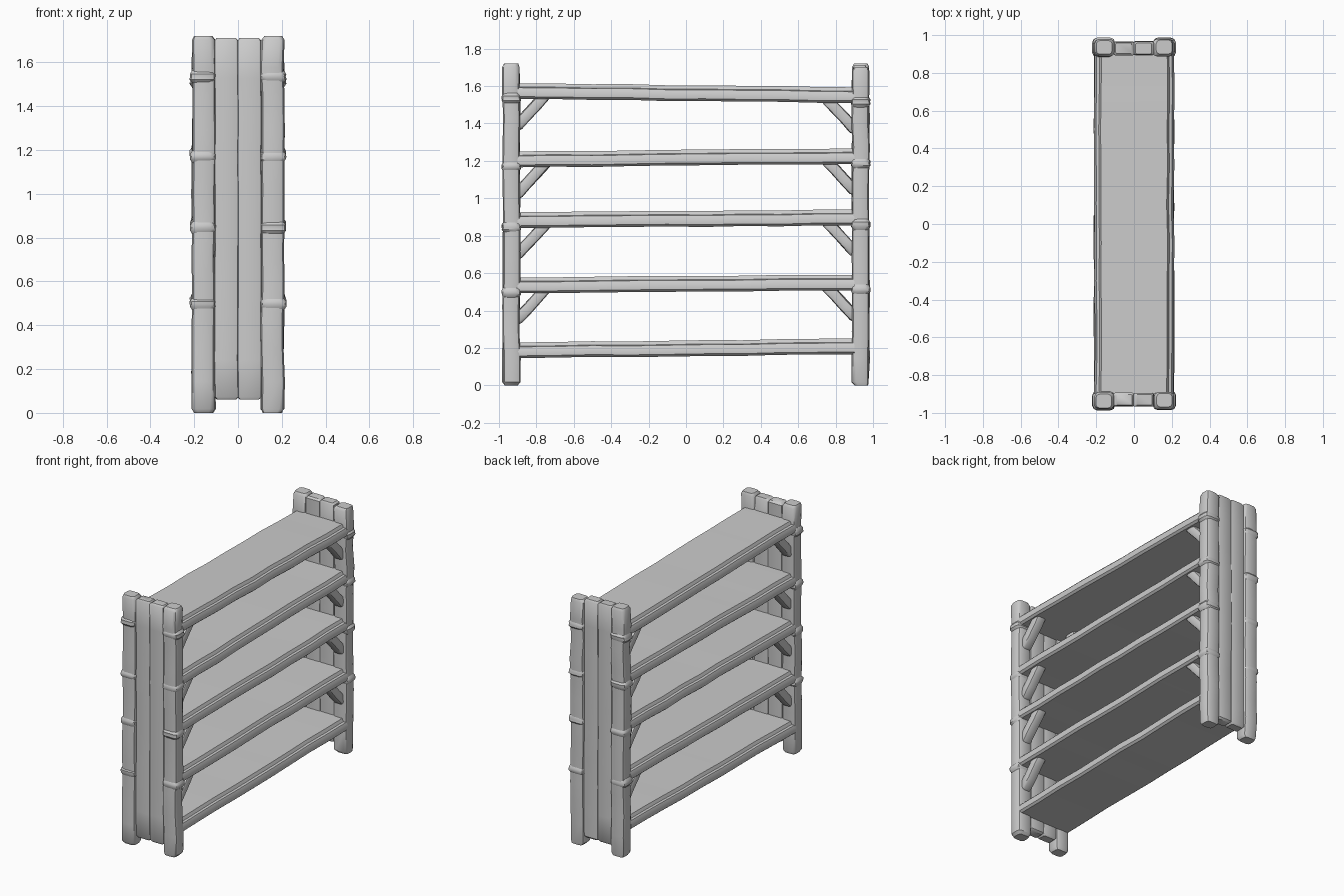
import bpy, bmesh, math, random
from mathutils import Vector

random.seed(7)
if "Cube" in bpy.data.objects:
    bpy.data.objects.remove(bpy.data.objects["Cube"], do_unlink=True)

mat = bpy.data.materials.new("weathered grey wood")
mat.use_nodes = True
GREY = (0.6, 0.6, 0.6, 1)
mat.diffuse_color = GREY
bsdf = mat.node_tree.nodes["Principled BSDF"]
bsdf.inputs["Base Color"].default_value = GREY
bsdf.inputs["Roughness"].default_value = 0.8


def rounded(w, d, corner=0.25):
    """Box cross-section with rounded corners."""
    r = corner * min(w, d)
    pts = []
    for k, (sx, sy) in enumerate([(1, 1), (-1, 1), (-1, -1), (1, -1)]):
        for i in range(3):
            a = math.pi / 2 * (k + i / 2)
            pts.append((sx * (w / 2 - r) + r * math.cos(a),
                        sy * (d / 2 - r) + r * math.sin(a)))
    return pts


def beam(name, start, end, section, rings=8, wobble=0.004, cap=0.018):
    """Hand-hewn timber: a section swept from start to end with softened ends."""
    start, end = Vector(start), Vector(end)
    axis = end - start
    length = axis.length
    u = Vector((1, 0, 0))
    v = axis.normalized().cross(u)
    stops = [(0, 0.78), (cap / length, 1)]
    stops += [(i / rings, 1) for i in range(1, rings)]
    stops += [(1 - cap / length, 1), (1, 0.78)]
    bm = bmesh.new()
    loops = []
    for t, scale in stops:
        shift = Vector((random.uniform(-wobble, wobble), random.uniform(-wobble, wobble)))
        scale *= 1 + random.uniform(-wobble, wobble) * 4
        c = start + axis * t
        loops.append([bm.verts.new(c + u * (x * scale + shift.x) + v * (y * scale + shift.y))
                      for x, y in section])
    n = len(section)
    for a, b in zip(loops, loops[1:]):
        for i in range(n):
            j = (i + 1) % n
            bm.faces.new((a[i], a[j], b[j], b[i]))
    bm.faces.new(loops[0][::-1])
    bm.faces.new(loops[-1])
    bmesh.ops.recalc_face_normals(bm, faces=bm.faces)
    mesh = bpy.data.meshes.new(name)
    bm.to_mesh(mesh)
    bm.free()
    mesh.materials.append(mat)
    ob = bpy.data.objects.new(name, mesh)
    bpy.context.collection.objects.link(ob)
    bpy.ops.object.select_all(action='DESELECT')
    ob.select_set(True)
    bpy.context.view_layer.objects.active = ob
    bpy.ops.object.shade_smooth_by_angle(angle=math.radians(40))
    return ob


# shelf top heights at the front and back ends
shelves = [(0.23, 0.25), (0.577, 0.593), (0.925, 0.94), (1.25, 1.267), (1.615, 1.595)]
THICK = 0.085

# shelf section: rounded edges, undercut below
half = [(0.195, 0.042), (0.209, 0.03), (0.211, 0.005), (0.2, -0.018),
        (0.185, -0.022), (0.175, -0.042)]
shelf_section = half + [(-x, z) for x, z in reversed(half)]

for i, (zf, zb) in enumerate(shelves):
    beam(f"shelf_{i + 1}", (0, -0.905, zf - THICK / 2), (0, 0.905, zb - THICK / 2),
         [(x, z) for x, z in shelf_section], rings=9, wobble=0.0025, cap=0.005)

# end frames
for end, sy in (("front", -1), ("back", 1)):
    y = sy * 0.934
    for side, sx in (("left", 1), ("right", -1)):
        x = sx * 0.157
        top = 1.70 if (sx, sy) == (1, 1) else 1.72
        beam(f"{end}_{side}_post", (x, y, 0), (x, y, top), rounded(0.106, 0.092), rings=12)
        for i, (zf, zb) in enumerate(shelves[1:]):
            z = (zf if sy < 0 else zb) - THICK
            # raised joint on the post
            beam(f"{end}_{side}_joint_{i + 1}", (x + sx * 0.004, y, z - 0.025),
                 (x + sx * 0.004, y, z + 0.035), rounded(0.118, 0.102), rings=2, wobble=0.002)
            # diagonal brace under the shelf
            bx = sx * 0.15
            beam(f"{end}_{side}_brace_{i + 1}", (bx, sy * 0.91, z - 0.15),
                 (bx, sy * 0.735, z + 0.04), rounded(0.07, 0.06), rings=3, wobble=0.002)
    # upright planks closing the end
    for k, px in enumerate((-0.053, 0.052)):
        beam(f"{end}_plank_{k + 1}", (px, y - sy * 0.004, 0.06), (px, y - sy * 0.004, 1.712),
             rounded(0.108, 0.072, 0.12), rings=9, wobble=0.002, cap=0.012)
